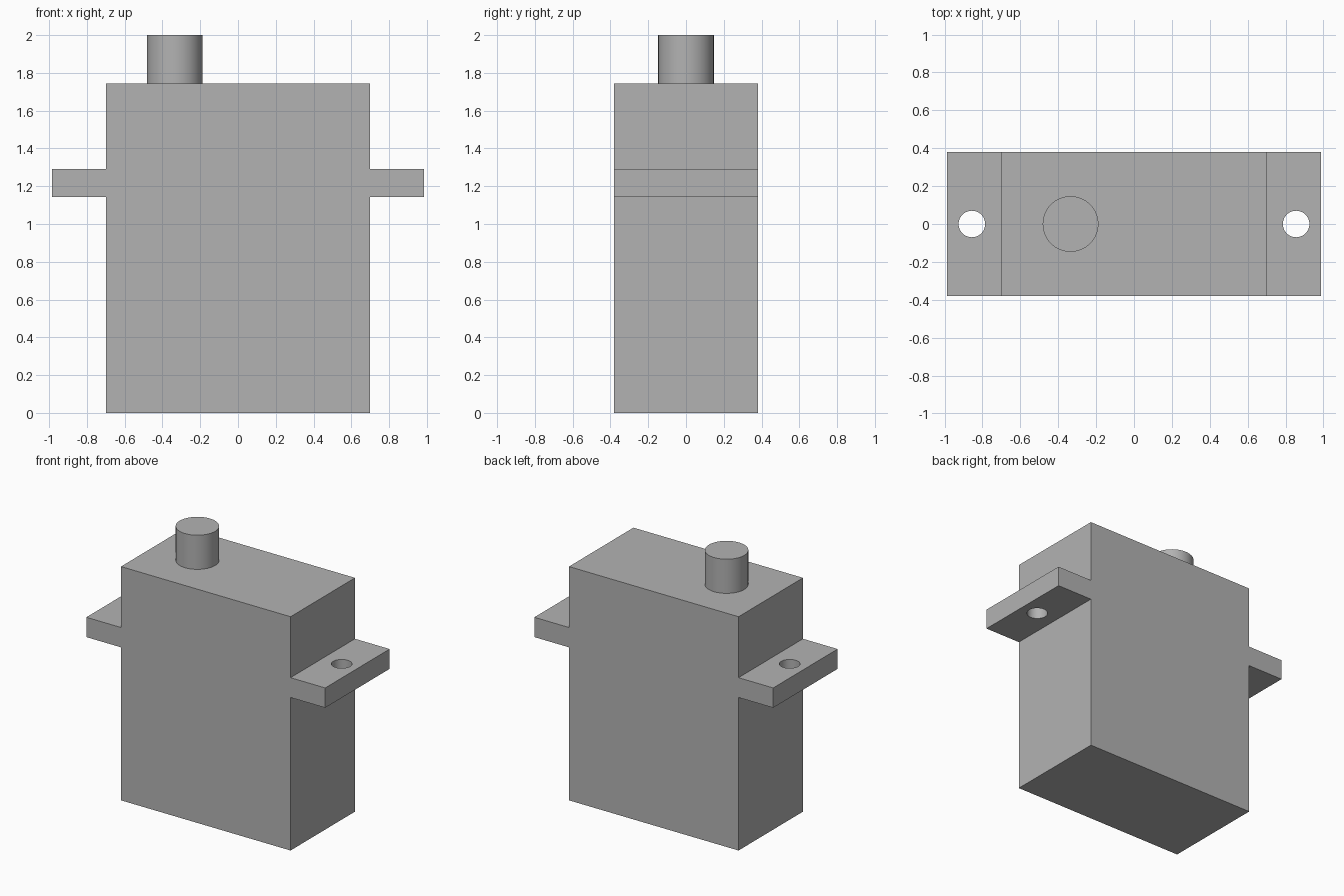
import bpy
import bmesh

cube = bpy.data.objects.get("Cube")
if cube:
    bpy.data.objects.remove(cube, do_unlink=True)

# Main dimensions
BODY_X, DEPTH_Y, BODY_TOP = 0.70, 0.38, 1.745
TAB_X, TAB_LOW, TAB_HIGH = 0.986, 1.142, 1.29
HOLE_X, HOLE_R = 0.856, 0.07
SHAFT_X, SHAFT_R, TOP = -0.335, 0.147, 2.0

grey = bpy.data.materials.new("plain grey")
grey.use_nodes = True
colour = (0.45, 0.45, 0.45, 1)
grey.diffuse_color = colour
grey.node_tree.nodes["Principled BSDF"].inputs["Base Color"].default_value = colour


def cylinder(name, x, radius, low, high):
    bpy.ops.mesh.primitive_cylinder_add(
        vertices=64, radius=radius, depth=high - low, location=(x, 0, (low + high) / 2))
    obj = bpy.context.object
    obj.name = name
    obj.data.materials.append(grey)
    bpy.ops.object.shade_smooth_by_angle()
    return obj


# Case with mounting tabs: half outline mirrored, then extruded through the depth
half = [(BODY_X, 0), (BODY_X, TAB_LOW), (TAB_X, TAB_LOW),
        (TAB_X, TAB_HIGH), (BODY_X, TAB_HIGH), (BODY_X, BODY_TOP)]
outline = half + [(-x, z) for x, z in reversed(half)]
bm = bmesh.new()
face = bm.faces.new([bm.verts.new((x, -DEPTH_Y, z)) for x, z in outline])
side = bmesh.ops.extrude_face_region(bm, geom=[face])["geom"]
bmesh.ops.translate(bm, vec=(0, 2 * DEPTH_Y, 0),
                    verts=[v for v in side if isinstance(v, bmesh.types.BMVert)])
bmesh.ops.recalc_face_normals(bm, faces=bm.faces)
mesh = bpy.data.meshes.new("case")
bm.to_mesh(mesh)
bm.free()
mesh.materials.append(grey)
case = bpy.data.objects.new("case", mesh)
bpy.context.collection.objects.link(case)

# Screw holes through both tabs
for name, sign in (("left", 1), ("right", -1)):
    cutter = cylinder(name + "_hole_cutter", sign * HOLE_X, HOLE_R, TAB_LOW - 0.1, TAB_HIGH + 0.1)
    cutter.hide_render = True
    cut = case.modifiers.new(name + "_hole", 'BOOLEAN')
    cut.operation = 'DIFFERENCE'
    cut.solver = 'EXACT'
    cut.object = cutter
    bpy.ops.object.select_all(action='DESELECT')
    case.select_set(True)
    bpy.context.view_layer.objects.active = case
    bpy.ops.object.modifier_apply(modifier=cut.name)
    bpy.data.objects.remove(cutter, do_unlink=True)

# Output shaft
cylinder("output_shaft", SHAFT_X, SHAFT_R, BODY_TOP, TOP)
